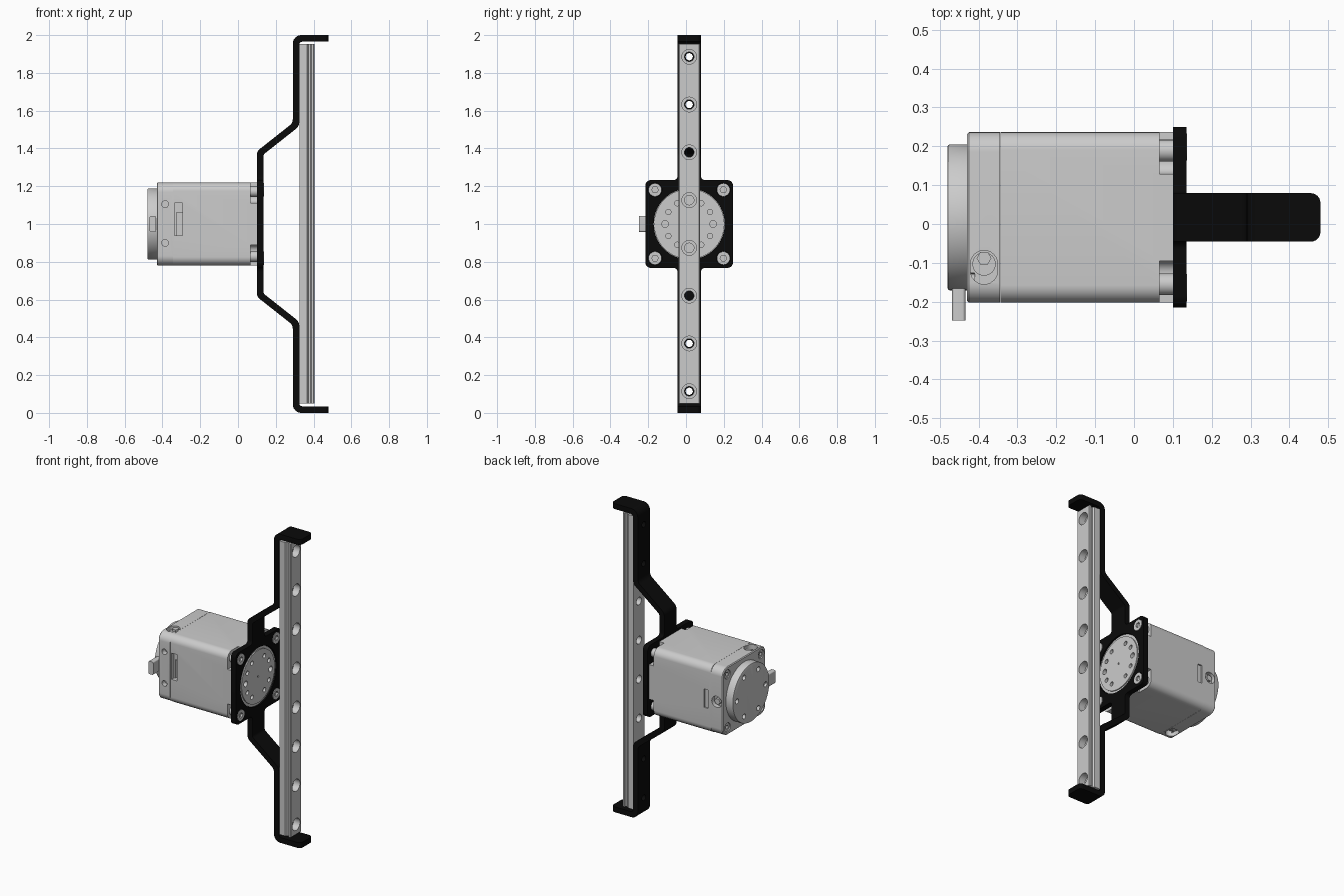
import bpy, bmesh, math
from mathutils import Vector

if "Cube" in bpy.data.objects:
    bpy.data.objects.remove(bpy.data.objects["Cube"])

CY, CZ = 0.017, 1.0          # motor axis
black = bpy.data.materials.new("black_paint")
black.diffuse_color = (0.003, 0.003, 0.003, 1)
black.use_nodes = True
black.node_tree.nodes["Principled BSDF"].inputs["Base Color"].default_value = black.diffuse_color
white = bpy.data.materials.new("white_plastic")
white.diffuse_color = (1, 1, 1, 1)
white.use_nodes = True
white.node_tree.nodes["Principled BSDF"].inputs["Base Color"].default_value = white.diffuse_color


def circle(u, v, r, n=32):
    return [(u + r * math.cos(2 * math.pi * i / n), v + r * math.sin(2 * math.pi * i / n)) for i in range(n)]


def rounded(corners, seg=6):
    """Polygon from (u, v, radius) corners, with every radius turned into an arc."""
    out = []
    for i, (u, v, r) in enumerate(corners):
        p = Vector((u, v))
        if r == 0:
            out.append(p)
            continue
        a = (Vector(corners[i - 1][:2]) - p).normalized()
        b = (Vector(corners[(i + 1) % len(corners)][:2]) - p).normalized()
        half = a.angle(b) / 2
        centre = p + (a + b).normalized() * (r / math.sin(half))
        start = p + a * (r / math.tan(half)) - centre
        end = p + b * (r / math.tan(half)) - centre
        for k in range(seg + 1):
            out.append(centre + start.lerp(end, k / seg).normalized() * r)
    return out


def rect(u0, u1, v0, v1, r=0):
    return rounded([(u0, v0, r), (u1, v0, r), (u1, v1, r), (u0, v1, r)])


def prism(name, pts, axis, a, b, mat=None):
    """Extrude a 2D outline from a to b along an axis."""
    place = {'x': lambda p, h: (h, p[0], p[1]), 'y': lambda p, h: (p[0], h, p[1]),
             'z': lambda p, h: (p[0], p[1], h)}[axis]
    bm = bmesh.new()
    lo = [bm.verts.new(place(p, a)) for p in pts]
    hi = [bm.verts.new(place(p, b)) for p in pts]
    n = len(pts)
    bm.faces.new(lo)
    bm.faces.new(hi)
    for i in range(n):
        bm.faces.new((lo[i], lo[(i + 1) % n], hi[(i + 1) % n], hi[i]))
    bmesh.ops.recalc_face_normals(bm, faces=bm.faces)
    me = bpy.data.meshes.new(name)
    bm.to_mesh(me)
    bm.free()
    ob = bpy.data.objects.new(name, me)
    bpy.context.collection.objects.link(ob)
    if mat:
        me.materials.append(mat)
    return ob


def cut(ob, *shape):
    cutter = prism("cutter", *shape)
    mod = ob.modifiers.new("cut", 'BOOLEAN')
    mod.operation, mod.solver, mod.object = 'DIFFERENCE', 'EXACT', cutter
    bpy.context.view_layer.objects.active = ob
    bpy.ops.object.modifier_apply(modifier=mod.name)
    bpy.data.objects.remove(cutter)


def bevel(ob, test, width, seg):
    bm = bmesh.new()
    bm.from_mesh(ob.data)
    edges = [e for e in bm.edges if test(e.verts[0].co, e.verts[1].co)]
    bmesh.ops.bevel(bm, geom=edges, offset=width, segments=seg, profile=0.5, affect='EDGES')
    bm.to_mesh(ob.data)
    bm.free()


signs = [(sy, sz) for sy in (-1, 1) for sz in (-1, 1)]
hole_z = [0.1145 + 0.253 * i for i in range(8)]

# Bent bracket arms, upper and lower
BW = 0.0625
arm = [(0.48, 2.0, 0), (0.29, 2.0, 0.045), (0.29, 1.535, 0.04), (0.10, 1.385, 0.04), (0.10, 1.27, 0),
       (0.135, 1.27, 0), (0.135, 1.368, 0.02), (0.325, 1.518, 0.05), (0.325, 1.965, 0.015), (0.48, 1.965, 0)]
for name, s in (("bracket_arm_upper", 1), ("bracket_arm_lower", -1)):
    pts = rounded([(x, CZ + s * (z - CZ), r) for x, z, r in arm])
    ob = prism(name, pts, 'y', CY - BW, CY + BW, black)
    bevel(ob, lambda a, b: a.x > 0.479 and b.x > 0.479 and abs(a.z - b.z) > 0.01, 0.025, 6)
    for z in hole_z:
        if abs(z - CZ) > 0.5:
            if (z - CZ) * s > 0:
                cut(ob, circle(CY, z, 0.019), 'x', 0.27, 0.345)

# Motor mounting plate with short necks joining the arms
P, R = 0.2325, 0.03
quarter = [(BW, 0.27, 0), (BW, P, 0.02), (P, P, R)]
loop = quarter + [(u, -v, r) for u, v, r in quarter[::-1]]
loop += [(-u, -v, r) for u, v, r in quarter] + [(-u, v, r) for u, v, r in quarter[::-1]]
plate = prism("mounting_plate", rounded([(CY + u, CZ + v, r) for u, v, r in loop]), 'x', 0.10, 0.135, black)
cut(plate, circle(CY, CZ, 0.188, 64), 'x', 0.05, 0.2)
for sy, sz in signs:
    cut(plate, circle(CY + sy * 0.181, CZ + sz * 0.181, 0.037), 'x', 0.112, 0.2)

# Linear rail with side grooves and counterbored holes
W = 0.058
side = [(0.325, W), (0.365, W), (0.373, W - 0.011), (0.384, W - 0.011), (0.390, W), (0.400, W), (0.405, W - 0.006)]
rail = prism("linear_rail", [(x, CY + w) for x, w in side] + [(x, CY - w) for x, w in side[::-1]],
             'z', 0.05, 1.953)
for z in hole_z:
    cut(rail, circle(CY, z, 0.039), 'x', 0.36, 0.45)
    cut(rail, circle(CY, z, 0.025), 'x', 0.30, 0.45)

# Motor body with screw pockets and a connector slot
B = 0.2195
body = prism("motor_body", rect(CY - B, CY + B, CZ - B, CZ + B, 0.045), 'x', -0.344, 0.10)
for sy, sz in signs:
    y, z = sorted((CY + sy * 0.112, CY + sy * 0.3)), sorted((CZ + sz * 0.112, CZ + sz * 0.3))
    pocket = rounded([(y[0], z[0], 0.03), (y[1], z[0], 0.03), (y[1], z[1], 0.03), (y[0], z[1], 0.03)])
    cut(body, pocket, 'x', 0.066, 0.15)
cut(body, rect(-0.325, -0.295, 0.94, 1.06), 'y', -0.4, 0.4)
cut(body, rect(-0.335, -0.295, 0.94, 1.11), 'y', -0.4, -0.175)
prism("connector_insert", rect(-0.325, -0.295, 0.94, 1.06), 'y', 0.20, 0.228, white)

# Rear cap with plug recesses and side holes
cap = prism("rear_cap", rect(CY - B, CY + B, CZ - B, CZ + B, 0.05), 'x', -0.43, -0.345)
bevel(cap, lambda a, b: a.x < -0.429 and b.x < -0.429, 0.005, 1)
for s, name in ((1, "upper"), (-1, "lower")):
    h = lambda d: CZ + s * (B - d)
    cut(cap, rect(-0.421, -0.351, -0.155, -0.068, 0.0345), 'z', h(0.045), h(-0.05))
    prism("plug_" + name, circle(-0.386, -0.103, 0.030, 24), 'z', h(0.046), h(0.022))
    prism("plug_hex_" + name, circle(-0.386, -0.088, 0.019, 6), 'z', h(0.03), h(0.008))
cut(cap, circle(-0.386, CZ, 0.036), 'y', CY + B - 0.03, 0.4)
prism("plug_side", circle(-0.386, CZ, 0.020, 6), 'y', CY + B - 0.031, CY + B - 0.005)
for z in (0.9, 1.105):
    cut(cap, circle(-0.386, z, 0.018, 24), 'y', -0.4, -0.17)

# Screws: plate corners (front), pocket shanks and rear cap corners


def screw(name, y, z, r, x_seat, x_head):
    ob = prism(name, circle(y, z, r), 'x', x_seat, x_head)
    d = math.copysign(1, x_head - x_seat)
    cut(ob, circle(y, z, r * 0.5, 6), 'x', x_head - d * 0.012, x_head + d * 0.02)


for i, (sy, sz) in enumerate(signs):
    screw(f"plate_screw_{i}", CY + sy * 0.181, CZ + sz * 0.181, 0.035, 0.112, 0.137)
    prism(f"screw_shank_{i}", circle(CY + sy * 0.172, CZ + sz * 0.172, 0.028, 24), 'x', 0.065, 0.10)
    y, z = CY + sy * 0.172, CZ + sz * 0.172
    cut(cap, circle(y, z, 0.029), 'x', -0.5, -0.41)
    screw(f"cap_screw_{i}", y, z, 0.026, -0.409, -0.425)

# Output flange inside the plate
flange = prism("output_flange", circle(CY, CZ, 0.186, 64), 'x', 0.10, 0.126)
face = prism("output_face", circle(CY, CZ, 0.170, 64), 'x', 0.126, 0.133)
for k in range(12):
    if k % 6 == 3:
        continue
    a = k * math.pi / 6
    for ob in (flange, face):
        cut(ob, circle(CY + 0.127 * math.cos(a), CZ + 0.127 * math.sin(a), 0.018 if k % 6 == 0 else 0.014, 20),
            'x', 0.105, 0.2)
cut(face, circle(CY, CZ, 0.006, 12), 'x', 0.128, 0.2)

# Rear encoder cover and its cable tab
cover = prism("rear_cover", circle(CY, CZ, 0.188, 64), 'x', -0.48, -0.43)
bevel(cover, lambda a, b: a.x < -0.479 and b.x < -0.479, 0.006, 2)
for k in range(6):
    a = k * math.pi / 3
    cut(cover, circle(CY + 0.145 * math.cos(a), CZ + 0.145 * math.sin(a), 0.016, 20), 'x', -0.6, -0.455)
prism("cable_tab", rect(-0.468, -0.434, 0.958, 1.042, 0.008), 'y', -0.248, -0.14)

# Smooth round surfaces, keep hard edges
for ob in bpy.context.scene.objects:
    ob.select_set(True)
    bpy.context.view_layer.objects.active = ob
bpy.ops.object.shade_smooth_by_angle(angle=math.radians(30))
